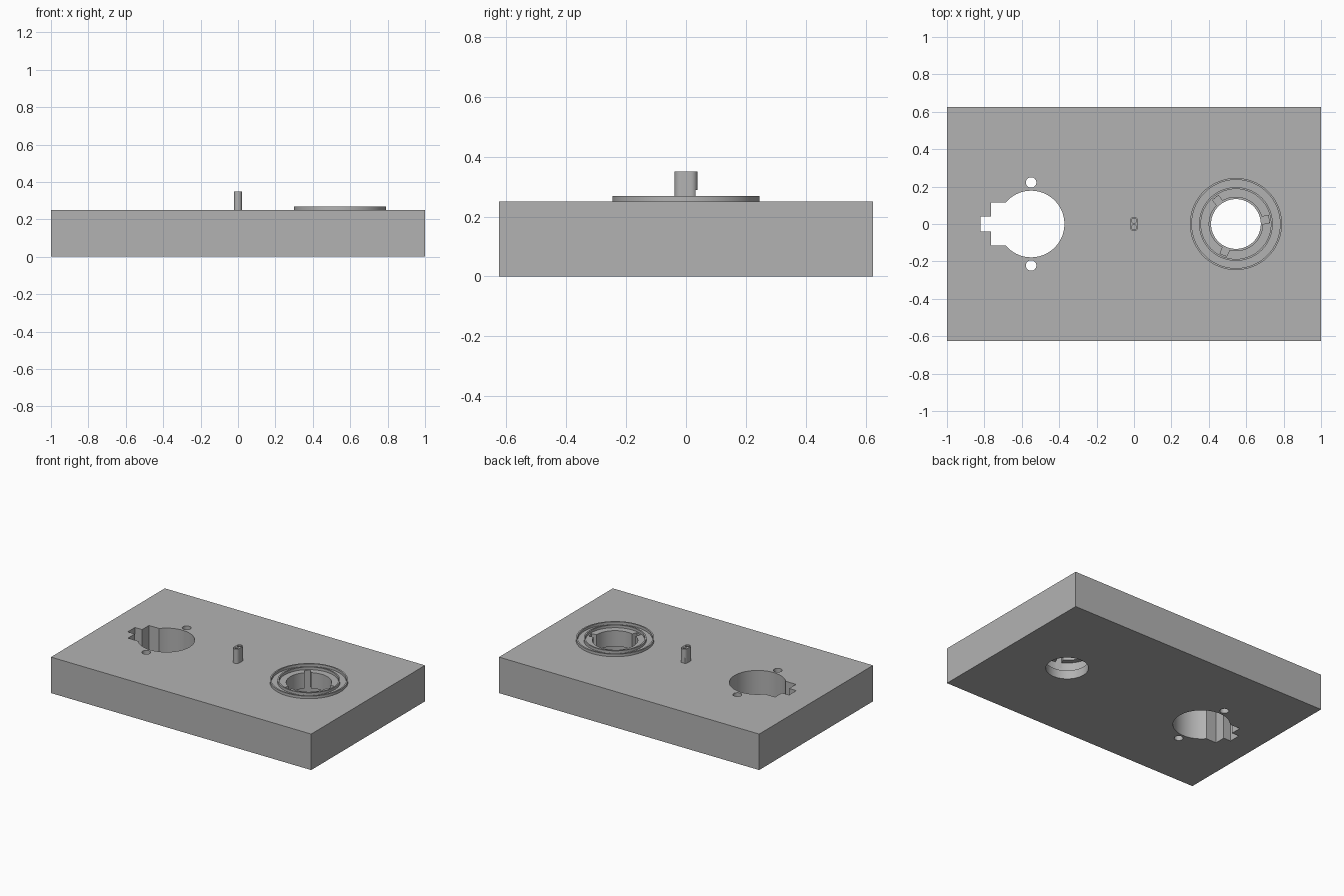
import bpy, bmesh, math
from mathutils import Matrix

cube = bpy.data.objects.get("Cube")
if cube:
    bpy.data.objects.remove(cube, do_unlink=True)

# One plain grey for every part
grey = bpy.data.materials.new("plain grey")
grey.use_nodes = True
COLOUR = (0.45, 0.45, 0.45, 1)
grey.diffuse_color = COLOUR
grey.node_tree.nodes["Principled BSDF"].inputs["Base Color"].default_value = COLOUR

PLATE_TOP = 0.25
SOCKET_X = 0.545
CUTOUT_X = -0.55


def finish(bm, name):
    bmesh.ops.recalc_face_normals(bm, faces=bm.faces)
    mesh = bpy.data.meshes.new(name)
    bm.to_mesh(mesh)
    bm.free()
    mesh.materials.append(grey)
    obj = bpy.data.objects.new(name, mesh)
    bpy.context.collection.objects.link(obj)
    return obj


def box(name, x0, x1, y0, y1, z0, z1):
    bm = bmesh.new()
    size = Matrix.Diagonal((x1 - x0, y1 - y0, z1 - z0, 1))
    move = Matrix.Translation(((x0 + x1) / 2, (y0 + y1) / 2, (z0 + z1) / 2))
    bmesh.ops.create_cube(bm, size=1, matrix=move @ size)
    return finish(bm, name)


def prism(name, outline, z0, z1):
    """Extrude a flat outline upward."""
    bm = bmesh.new()
    face = bm.faces.new([bm.verts.new((x, y, z0)) for x, y in outline])
    made = bmesh.ops.extrude_face_region(bm, geom=[face])["geom"]
    top = [v for v in made if isinstance(v, bmesh.types.BMVert)]
    bmesh.ops.translate(bm, verts=top, vec=(0, 0, z1 - z0))
    return finish(bm, name)


def arc(x, y, r, start, end, n):
    angles = [math.radians(start + (end - start) * i / n) for i in range(n + 1)]
    return [(x + r * math.cos(a), y + r * math.sin(a)) for a in angles]


def cylinder(name, x, y, r, z0, z1, n=32):
    return prism(name, arc(x, y, r, 0, 360, n)[:-1], z0, z1)


def revolve(name, profile, x, steps=96, closed=False):
    """Spin an (r, z) profile about a vertical axis at x."""
    bm = bmesh.new()
    verts = [bm.verts.new((r, 0, z)) for r, z in profile]
    edges = [bm.edges.new(pair) for pair in zip(verts, verts[1:])]
    if closed:
        edges.append(bm.edges.new((verts[-1], verts[0])))
    bmesh.ops.spin(bm, geom=verts + edges, cent=(0, 0, 0), axis=(0, 0, 1),
                   angle=math.tau, steps=steps, use_merge=True)
    bmesh.ops.remove_doubles(bm, verts=bm.verts, dist=1e-5)
    bmesh.ops.translate(bm, verts=bm.verts, vec=(x, 0, 0))
    return finish(bm, name)


def cut(target, cutter):
    cutter.hide_render = True
    mod = target.modifiers.new("cut", "BOOLEAN")
    mod.operation, mod.solver, mod.object = "DIFFERENCE", "EXACT", cutter
    bpy.context.view_layer.objects.active = target
    bpy.ops.object.modifier_apply(modifier=mod.name)
    bpy.data.objects.remove(cutter, do_unlink=True)


# Base plate
plate = box("base_plate", -1, 1, -0.625, 0.625, 0, PLATE_TOP)

# Through opening: round hole with a stepped keyway, as one outline
R, STEP = 0.178, 0.115
keyway_angle = math.degrees(math.asin(STEP / R))
outline = arc(CUTOUT_X, 0, R, keyway_angle - 180, 180 - keyway_angle, 64)
outline += [(-0.765, STEP), (-0.765, 0.04), (-0.82, 0.04)]
outline += [(-0.82, -0.04), (-0.765, -0.04), (-0.765, -STEP)]
cut(plate, prism("opening_cutter", outline, -0.1, 0.4))

# Screw holes beside the opening
for side in (-1, 1):
    cut(plate, cylinder("screw_hole_cutter", CUTOUT_X, side * 0.222, 0.028, -0.1, 0.4))

# Twist-lock socket: bottom lip, inner groove and upper bore
bore = [(0, -0.1), (0.133, -0.1), (0.133, 0.06), (R, 0.06),
        (R, 0.14), (0.143, 0.14), (0.143, 0.4), (0, 0.4)]
cut(plate, revolve("socket_cutter", bore, SOCKET_X))

# Three entry slots leading down to the groove
for angle in (8, 128, 248):
    slot = box("slot_cutter", 0.1, R, -0.02, 0.02, 0.1, 0.4)
    slot.data.transform(Matrix.Translation((SOCKET_X, 0, 0))
                        @ Matrix.Rotation(math.radians(angle), 4, "Z"))
    cut(plate, slot)

# Raised rings around the socket
rings = []
for name, inner, outer in (("outer_ring", 0.236, 0.246), ("inner_ring", 0.187, 0.197)):
    profile = [(inner, PLATE_TOP), (outer, PLATE_TOP), (outer, 0.268), (inner, 0.268)]
    rings.append(revolve(name, profile, SOCKET_X, closed=True))

# Centre post: rounded oblong with two small bores and an undercut at the back
post = prism("centre_post",
             arc(0, 0.016, 0.022, 0, 180, 20) + arc(0, -0.016, 0.022, 180, 360, 20),
             PLATE_TOP, 0.35)
for side in (-1, 1):
    cut(post, cylinder("post_bore_cutter", 0, side * 0.017, 0.013, 0.32, 0.4, 24))
cut(post, box("undercut_cutter", -0.1, 0.1, 0.032, 0.1, 0.2, 0.288))

# Smooth the round walls and keep the corners sharp
bpy.ops.object.select_all(action="DESELECT")
for obj in [plate, post] + rings:
    obj.select_set(True)
bpy.context.view_layer.objects.active = plate
bpy.ops.object.shade_smooth_by_angle(angle=math.radians(30))
